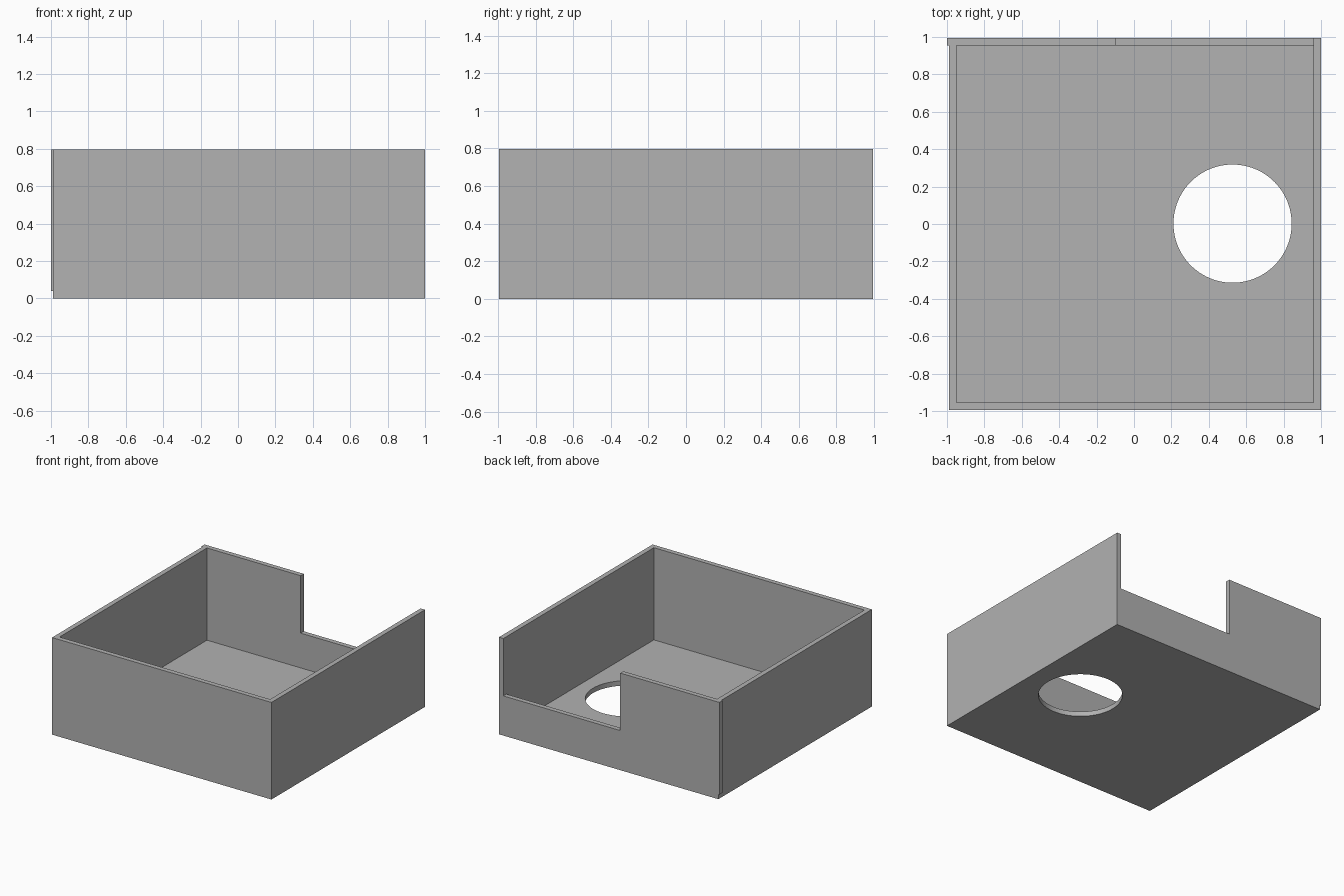
import bpy

old = bpy.data.objects.get("Cube")
if old:
    bpy.data.objects.remove(old, do_unlink=True)

grey = bpy.data.materials.new("plain grey")
grey.use_nodes = True
colour = (0.445, 0.445, 0.445, 1)
grey.diffuse_color = colour
grey.node_tree.nodes["Principled BSDF"].inputs["Base Color"].default_value = colour

WALL, HEIGHT = 0.04, 0.796
LEFT, RIGHT = -0.99, 1.0
DEPTH = 0.995  # half depth


def box(name, low, high):
    bpy.ops.mesh.primitive_cube_add(size=1)
    ob = bpy.context.object
    ob.name = name
    for v in ob.data.vertices:
        v.co = [high[i] if v.co[i] > 0 else low[i] for i in range(3)]
    ob.data.materials.append(grey)
    return ob


def combine(target, tool, operation):
    """Apply one boolean and remove the tool."""
    mod = target.modifiers.new(tool.name, 'BOOLEAN')
    mod.operation, mod.object, mod.solver = operation, tool, 'EXACT'
    bpy.context.view_layer.objects.active = target
    bpy.ops.object.modifier_apply(modifier=mod.name)
    bpy.data.objects.remove(tool, do_unlink=True)


# Open tray: solid block hollowed from above
tray = box("open_tray", (LEFT, -DEPTH, 0), (RIGHT, DEPTH, HEIGHT))
combine(tray, box("cavity", (LEFT + WALL, WALL - DEPTH, WALL),
                  (RIGHT - WALL, DEPTH - WALL, 1)), 'DIFFERENCE')

# Wide notch in the back wall
combine(tray, box("notch", (-0.1, DEPTH - 2 * WALL, 0.325),
                  (RIGHT - WALL, 1.2, 1)), 'DIFFERENCE')

# Round hole through the floor
bpy.ops.mesh.primitive_cylinder_add(vertices=96, radius=0.316, depth=0.2,
                                    location=(0.527, 0.002, 0))
hole = bpy.context.object
hole.name = "floor_hole"
hole.data.materials.append(grey)
combine(tray, hole, 'DIFFERENCE')

# Back wall stands slightly proud of the side wall
combine(tray, box("back_wall_lip", (-1, DEPTH - WALL, WALL),
                  (LEFT + WALL / 2, DEPTH, HEIGHT)), 'UNION')
